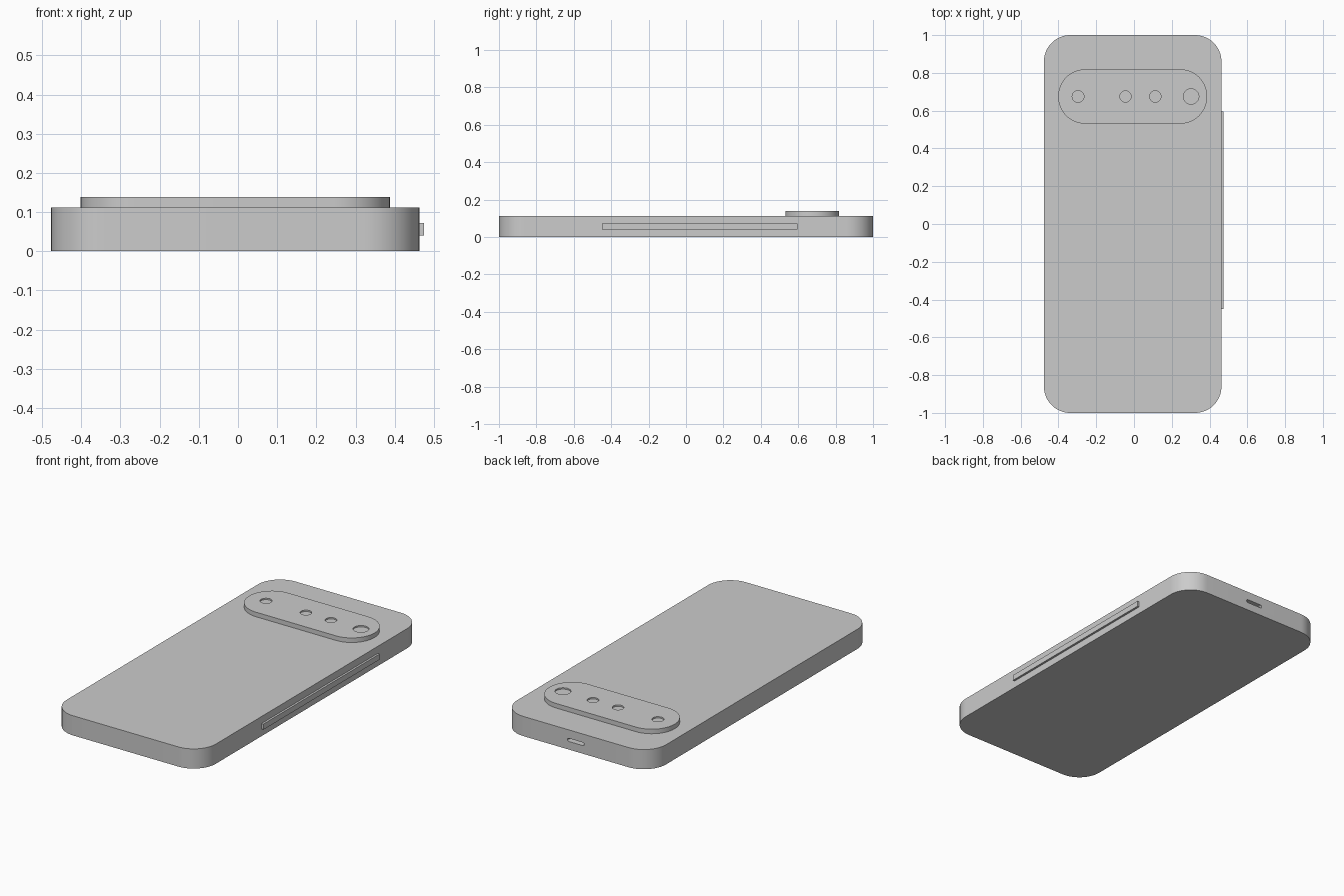
import bpy
import bmesh
from math import cos, sin, pi, radians

default = bpy.data.objects.get("Cube")
if default:
    bpy.data.objects.remove(default)

grey = bpy.data.materials.new("plain_grey")
grey.use_nodes = True
COLOUR = (0.6, 0.6, 0.6, 1)
grey.diffuse_color = COLOUR
grey.node_tree.nodes["Principled BSDF"].inputs["Base Color"].default_value = COLOUR

CX = -0.007      # middle of the body across its width
BAR_Y = 0.675    # middle of the camera bar
BAR_TOP = 0.138


def outline(width, height, radius, steps=16):
    """Rounded rectangle as a closed list of 2D points."""
    points = []
    corners = ((1, 1), (-1, 1), (-1, -1), (1, -1))
    for i, (sx, sy) in enumerate(corners):
        for k in range(steps + 1):
            a = (i + k / steps) * pi / 2
            points.append((sx * (width / 2 - radius) + radius * cos(a),
                           sy * (height / 2 - radius) + radius * sin(a)))
    return points


def prism(name, width, height, radius, depth, location, rotation=(0, 0, 0)):
    """Rounded plate extruded along its own z from the given location."""
    bm = bmesh.new()
    face = bm.faces.new([bm.verts.new((x, y, 0)) for x, y in outline(width, height, radius)])
    grown = bmesh.ops.extrude_face_region(bm, geom=[face])["geom"]
    top = [v for v in grown if isinstance(v, bmesh.types.BMVert)]
    bmesh.ops.translate(bm, verts=top, vec=(0, 0, depth))
    bmesh.ops.remove_doubles(bm, verts=bm.verts, dist=0.00001)
    bmesh.ops.recalc_face_normals(bm, faces=bm.faces)
    mesh = bpy.data.meshes.new(name)
    bm.to_mesh(mesh)
    bm.free()
    mesh.materials.append(grey)
    obj = bpy.data.objects.new(name, mesh)
    obj.location = location
    obj.rotation_euler = rotation
    bpy.context.collection.objects.link(obj)
    return obj


def cut(target, cutter):
    """Subtract the cutter, then remove it."""
    mod = target.modifiers.new("cut", "BOOLEAN")
    mod.operation = "DIFFERENCE"
    mod.solver = "EXACT"
    mod.object = cutter
    cutter.hide_render = True
    bpy.context.view_layer.objects.active = target
    bpy.ops.object.modifier_apply(modifier=mod.name)
    bpy.data.objects.remove(cutter)


# Body with a port slot in the back end
body = prism("body", 0.94, 2, 0.14, 0.112, (CX, 0, 0))
cut(body, prism("port_cutter", 0.105, 0.018, 0.008, 0.08, (CX, 1.04, 0.055), (radians(90), 0, 0)))

# Raised camera bar with four shallow round recesses
bar = prism("camera_bar", 0.789, 0.288, 0.143, BAR_TOP - 0.11, (CX, BAR_Y, 0.11))
for x, radius in ((-0.296, 0.031), (-0.045, 0.03), (0.113, 0.03), (0.302, 0.041)):
    cut(bar, prism("lens_cutter", 2 * radius, 2 * radius, radius, 0.05, (x, BAR_Y, BAR_TOP - 0.008)))

# Long side button
button = prism("side_button", 0.032, 1.045, 0.001, 0.02, (0.455, 0.073, 0.056), (0, radians(90), 0))

# Smooth the rounded walls, keep the rims sharp
bpy.ops.object.select_all(action="DESELECT")
for obj in (body, bar, button):
    obj.select_set(True)
bpy.context.view_layer.objects.active = body
bpy.ops.object.shade_smooth_by_angle(angle=radians(30))
